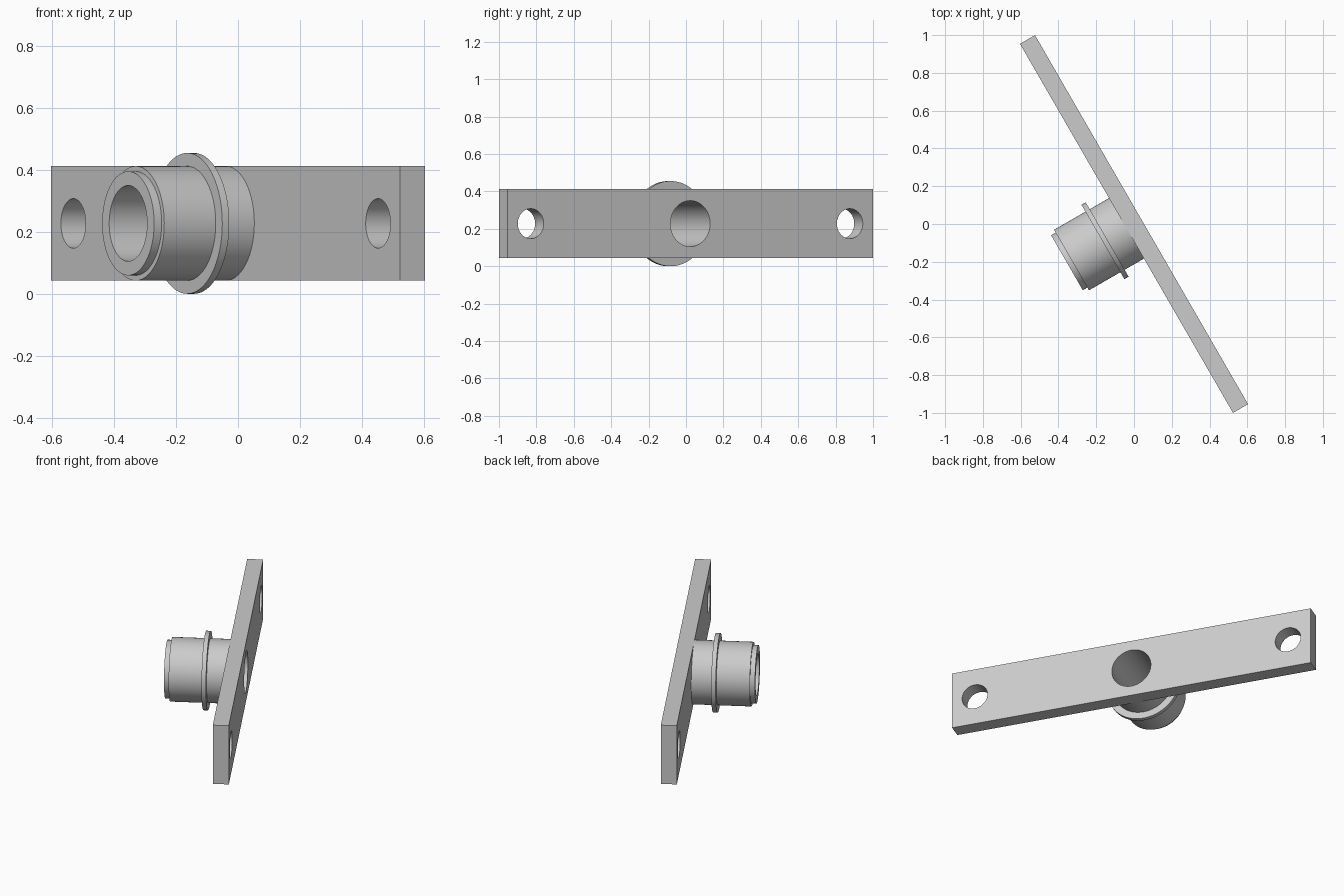
import bpy
import bmesh
from math import radians, pi
from mathutils import Matrix, Vector

if "Cube" in bpy.data.objects:
    bpy.data.objects.remove(bpy.data.objects["Cube"], do_unlink=True)

AXIS_Z = 0.2275
SIDES = 96
BORE = 0.1225
PLATE_HALF = 0.046
# Local frame: plate runs along x, sleeve points along -y
PLACE = Matrix.Translation((0, 0, AXIS_Z)) @ Matrix.Rotation(radians(-60), 4, "Z")

steel = bpy.data.materials.new("grey steel")
steel.use_nodes = True
colour = (0.6, 0.6, 0.6, 1)
steel.diffuse_color = colour
steel.node_tree.nodes["Principled BSDF"].inputs["Base Color"].default_value = colour


def add_object(name, bm):
    bmesh.ops.recalc_face_normals(bm, faces=bm.faces)
    mesh = bpy.data.meshes.new(name)
    bm.to_mesh(mesh)
    bm.free()
    mesh.materials.append(steel)
    obj = bpy.data.objects.new(name, mesh)
    bpy.context.collection.objects.link(obj)
    obj.matrix_world = PLACE
    return obj


def smooth(obj):
    bpy.ops.object.select_all(action="DESELECT")
    obj.select_set(True)
    bpy.context.view_layer.objects.active = obj
    bpy.ops.object.shade_smooth_by_angle(angle=radians(30))


# Flat mounting plate
bm = bmesh.new()
bmesh.ops.create_cube(bm, size=1)
bmesh.ops.scale(bm, vec=(2.256, 2 * PLATE_HALF, 0.37), verts=bm.verts)
plate = add_object("mounting_plate", bm)

# Centre bore and two bolt holes
bm = bmesh.new()
for x, radius in ((-0.985, 0.08), (0, BORE), (0.985, 0.08)):
    bmesh.ops.create_cone(
        bm, cap_ends=True, segments=SIDES, radius1=radius, radius2=radius, depth=0.4,
        matrix=Matrix.Translation((x, 0, 0)) @ Matrix.Rotation(pi / 2, 4, "X"))
cutter = add_object("hole_cutter", bm)
cutter.hide_render = True

cut = plate.modifiers.new("holes", "BOOLEAN")
cut.operation = "DIFFERENCE"
cut.solver = "EXACT"
cut.object = cutter
bpy.context.view_layer.objects.active = plate
bpy.ops.object.modifier_apply(modifier=cut.name)
bpy.data.objects.remove(cutter, do_unlink=True)
smooth(plate)

# Sleeve: (radius, distance from plate centre), with collar and stepped nose
profile = [(0.185, PLATE_HALF), (0.185, 0.164), (0.2275, 0.164), (0.2275, 0.19),
           (0.185, 0.19), (0.185, 0.382), (0.168, 0.382), (0.168, 0.41),
           (BORE, 0.41), (BORE, PLATE_HALF)]
bm = bmesh.new()
points = [bm.verts.new(Vector((r, -t, 0))) for r, t in profile]
edges = [bm.edges.new(pair) for pair in zip(points, points[1:])]
bmesh.ops.spin(bm, geom=points + edges, cent=(0, 0, 0), axis=(0, 1, 0),
               angle=2 * pi, steps=SIDES, use_merge=True)
bmesh.ops.remove_doubles(bm, verts=bm.verts, dist=0.0001)
sleeve = add_object("collared_sleeve", bm)
smooth(sleeve)
